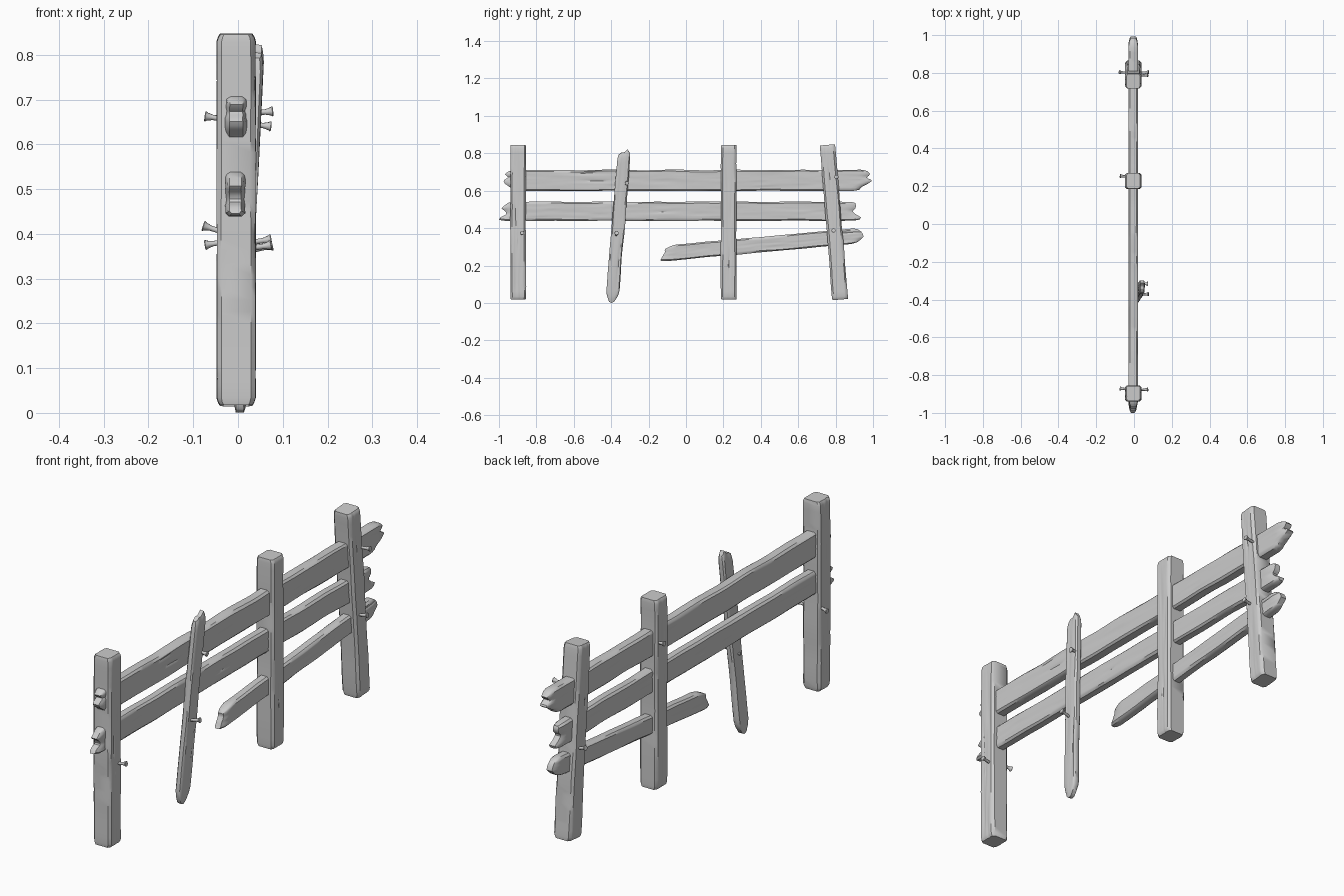
import bpy, bmesh, math
from mathutils import Vector, noise

if "Cube" in bpy.data.objects:
    bpy.data.objects.remove(bpy.data.objects["Cube"])


def finish(name, bm, angle):
    bmesh.ops.recalc_face_normals(bm, faces=bm.faces)
    mesh = bpy.data.meshes.new(name)
    bm.to_mesh(mesh)
    bm.free()
    ob = bpy.data.objects.new(name, mesh)
    bpy.context.collection.objects.link(ob)
    bpy.ops.object.select_all(action='DESELECT')
    ob.select_set(True)
    bpy.context.view_layer.objects.active = ob
    bpy.ops.object.shade_smooth_by_angle(angle=math.radians(angle))
    return ob


def sample(vals, u):
    # value of an evenly spaced profile at u in -1..1
    f = (u + 1) / 2 * (len(vals) - 1)
    i = min(int(f), len(vals) - 2)
    return vals[i] + (vals[i + 1] - vals[i]) * (f - i)


def timber(name, p0, p1, width, thick, start=(0, 0), end=(0, 0), tip=0.6,
           tip_len=0.035, corner=0.008, grain=0.003, seed=0.0):
    """Weathered timber; start/end list how far each strip of the end is broken back."""
    p0, p1 = Vector(p0), Vector(p1)
    length = (p1 - p0).length
    axis = (p1 - p0).normalized()
    t_dir = (Vector((1, 0, 0)) - axis * axis.x).normalized()
    w_dir = t_dir.cross(axis)
    n = 12
    k = 1 - 2 * corner / width
    us = [-1] + [-k + 2 * k * i / (n - 1) for i in range(n)] + [1]
    m = max(16, int(length / 0.028))
    e = tip_len / length
    ss = [0, e * 0.4] + [e + (1 - 2 * e) * i / m for i in range(m + 1)] + [1 - e * 0.4, 1]
    bm = bmesh.new()
    rings = []
    for s in ss:
        d = min(s, 1 - s) / e
        k_end = tip + (1 - tip) * math.sin(min(d, 1) * math.pi / 2)
        pair = []
        for side in (1, -1):
            row = []
            for u in us:
                a, b = sample(start, u), length - sample(end, u)
                along = a + (b - a) * s
                half = thick / 2 - (corner if abs(u) == 1 else 0)
                # long shallow grain, narrow splits and a slow wobble
                q = Vector((along * 5, u * width * 45, seed + side * 7.3))
                g = noise.noise(q)
                cut = grain * (0.5 * g - 2.2 * max(0, noise.noise(q * 1.3 + Vector((4, 9, 2))) - 0.3))
                v = side * (half + cut) * k_end
                wob = 0.004 * noise.noise(Vector((along * 6, u * 2, seed + 31)))
                w = u * width / 2 * (0.7 + 0.3 * k_end) + wob
                row.append(bm.verts.new(p0 + axis * along + w_dir * w + t_dir * v))
            pair.append(row)
        rings.append(pair[0] + pair[1][::-1])
    count = len(rings[0])
    for r0, r1 in zip(rings, rings[1:]):
        for i in range(count):
            j = (i + 1) % count
            bm.faces.new((r0[i], r0[j], r1[j], r1[i]))
    for r in (rings[0], rings[-1]):
        for i in range(len(us) - 1):
            bm.faces.new((r[i], r[i + 1], r[count - 2 - i], r[count - 1 - i]))
    return finish(name, bm, 40)


def nail(name, base, tip):
    # round shank flaring into a hammered head
    base, tip = Vector(base), Vector(tip)
    d = (tip - base).normalized()
    a = d.orthogonal().normalized()
    b = d.cross(a)
    L = (tip - base).length
    bm = bmesh.new()
    rings = []
    for h, r in ((0, .006), (L - .018, .006), (L - .006, .009), (L - .002, .0115), (L, .0105)):
        rings.append([bm.verts.new(base + d * h + (a * math.cos(t) + b * math.sin(t)) * r)
                      for t in [i * math.tau / 10 for i in range(10)]])
    for r0, r1 in zip(rings, rings[1:]):
        for i in range(10):
            j = (i + 1) % 10
            bm.faces.new((r0[i], r0[j], r1[j], r1[i]))
    bm.faces.new(rings[0])
    bm.faces.new(rings[-1])
    return finish(name, bm, 35)


# Square posts, the last one leaning
for i, (y0, y1) in enumerate(((-0.897, -0.897), (0.228, 0.228), (0.825, 0.757))):
    timber(f"post_{i + 1}", (-0.004, y0, 0.018), (-0.004, y1, 0.845), 0.083, 0.086,
           tip=0.84, tip_len=0.016, corner=0.010, seed=i * 13.7)

# Broken horizontal rails
timber("top_rail", (-0.004, -0.978, 0.655), (-0.004, 0.998, 0.655), 0.112, 0.05,
       start=(.05, .03, .01, 0, .03, .008, .03), end=(.07, .055, .02, 0, .035, .012, .03),
       seed=50)
timber("middle_rail", (-0.006, -1.0, 0.49), (-0.006, 0.935, 0.49), 0.102, 0.044,
       start=(.0, .01, .04, .035, .01, .03, .05), end=(.005, .0, .03, .045, .03, .025, .03),
       seed=61)
timber("lower_rail", (-0.004, -0.142, 0.262), (-0.004, 0.95, 0.362), 0.082, 0.044,
       start=(.0, .01, .02, .03, .03, .07), end=(.04, .02, .0, .005, .012, .03), seed=72)

# Loose leaning plank
timber("leaning_plank", (0.004, -0.397, 0.0), (0.044, -0.328, 0.825), 0.07, 0.030,
       start=(.045, .012, 0, .005, .04), end=(.02, 0, .02, .022, .035), seed=83,
       corner=0.006)

# Nails: y, z, starting x, outer x, tilt in z
nails = ((-0.88, 0.372, 0.02, 0.074, 0.006), (-0.32, 0.642, 0.02, 0.074, -0.004),
         (-0.375, 0.368, 0.0, 0.077, 0.012), (0.80, 0.672, 0.02, 0.078, 0.004),
         (0.785, 0.385, 0.02, 0.074, 0.006), (-0.875, 0.378, -0.02, -0.074, -0.006),
         (0.25, 0.66, -0.02, -0.074, 0.005), (0.80, 0.412, -0.02, -0.078, 0.012))
for i, (y, z, x0, x1, dz) in enumerate(nails):
    nail(f"nail_{i + 1}", (x0, y, z - dz), (x1, y + 0.004, z + dz * 0.5))
